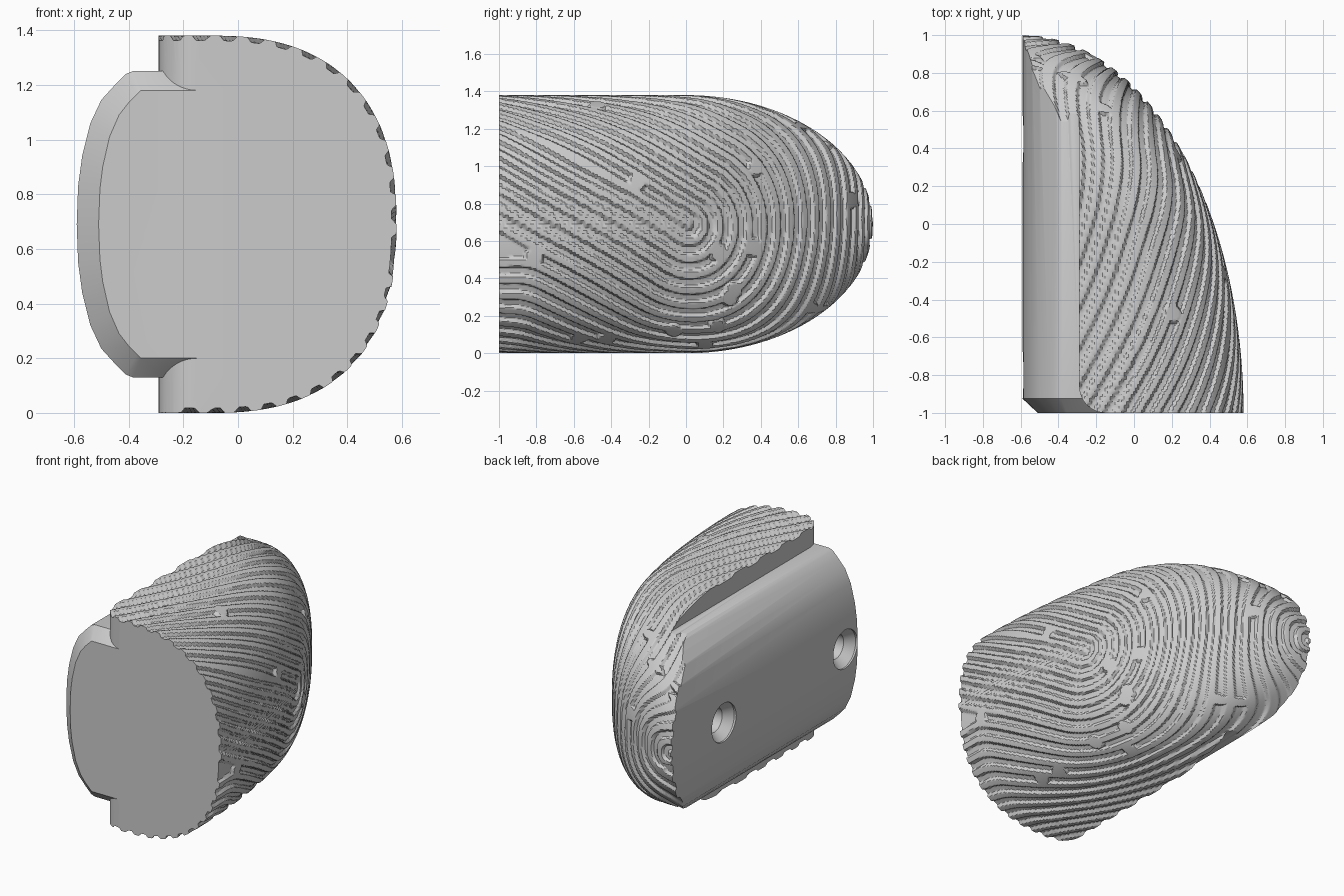
import bpy, bmesh, math, random
from mathutils import Vector

if "Cube" in bpy.data.objects:
    bpy.data.objects.remove(bpy.data.objects["Cube"])

MID = 0.69                       # height of the centre line
random.seed(4)

grey = bpy.data.materials.new("light grey")
grey.use_nodes = True
grey.diffuse_color = (0.6, 0.6, 0.6, 1)
grey.node_tree.nodes["Principled BSDF"].inputs["Base Color"].default_value = (0.6, 0.6, 0.6, 1)


def make_object(name, bm):
    bmesh.ops.recalc_face_normals(bm, faces=bm.faces)
    mesh = bpy.data.meshes.new(name)
    bm.to_mesh(mesh)
    bm.free()
    mesh.materials.append(grey)
    ob = bpy.data.objects.new(name, mesh)
    bpy.context.collection.objects.link(ob)
    return ob


def loft(bm, rings):
    """Skin closed rings of equal length and cap both ends."""
    rows = [[bm.verts.new(p) for p in ring] for ring in rings]
    n = len(rows[0])
    for a, b in zip(rows, rows[1:]):
        for i in range(n):
            j = (i + 1) % n
            bm.faces.new((a[i], a[j], b[j], b[i]))
    bm.faces.new(rows[0])
    bm.faces.new(rows[-1])
    return rows


def combine(target, tool, operation):
    mod = target.modifiers.new(operation, "BOOLEAN")
    mod.operation = operation
    mod.solver = "MANIFOLD"
    mod.object = tool
    bpy.context.view_layer.objects.active = target
    bpy.ops.object.modifier_apply(modifier=mod.name)
    bpy.data.objects.remove(tool)


# --- Fingertip: superellipse sections with straight sides towards the back
CURVE, SIDE = 240, 40
BACK = -0.64


def section(y):
    front = -0.59 + 1.17 * math.sqrt(max(0, 1 - ((y + 1) / 2) ** 2))
    half = MID * math.sqrt(1 - max(0, y) ** 2)
    xc = -0.1 - 0.49 * max(0, y) ** 2
    a = front - xc
    e = 2 / 2.45
    side = [(BACK + (xc - BACK) * i / SIDE, half) for i in range(SIDE)]
    arc = []
    for i in range(CURVE + 1):
        t = math.pi * (0.5 - i / CURVE)
        c, s = max(0, math.cos(t)), math.sin(t)
        arc.append((xc + a * c ** e, math.copysign(half * abs(s) ** e, s)))
    pts = side + arc + [(x, -z) for x, z in reversed(side)]
    return [Vector((x, y, MID + z)) for x, z in pts]


ys = [-1.02 + 1.02 * i / 114 for i in range(114)]
ys += [math.sin(math.pi / 2 * 0.988 * i / 165) for i in range(166)]
rings = [section(y) for y in ys]

# --- Fingerprint: a loop around a core with a delta at the cut end
PERIOD, WIDTH, DEPTH, WALL = 0.088, 0.042, 0.018, 0.008
DIR = Vector((-0.87, 0.5)).normalized()
gaps = [(random.uniform(-1, 1.3), random.uniform(-0.9, 0.9)) for _ in range(22)]


def groove(s, t):
    """Groove depth at a point measured along and across the pad."""
    along = s * DIR.x + t * DIR.y
    across = abs(s * DIR.y - t * DIR.x)
    loop = across if along > 0 else math.hypot(s, t)
    delta = 0.56 + abs(t + 0.15) + 0.35 * max(0, s + 1)
    k = 0.12
    h = max(k - abs(loop - delta), 0) / k
    f = min(loop, delta) - h * h * k / 4
    f += 0.012 * math.sin(4 * s + 1) * math.sin(5 * t)
    d = abs((f / PERIOD) % 1 - 0.5) * PERIOD
    cut = min(1, max(0, (WIDTH / 2 - d) / WALL + 0.5))
    if cut:
        for gs, gt in gaps:
            r = math.hypot(s - gs, t - gt)
            if r < 0.06:
                cut = min(cut, max(0, (r - 0.045) / WALL))
    return DEPTH * cut


bm = bmesh.new()
rows = loft(bm, rings)
bmesh.ops.recalc_face_normals(bm, faces=bm.faces)
bm.normal_update()
mid = len(rings[0]) // 2
core = min(range(len(ys)), key=lambda i: abs(ys[i] - 0.02))
lengths = [0.0]
for a, b in zip(rings, rings[1:]):
    lengths.append(lengths[-1] + (b[mid] - a[mid]).length)
for r in range(1, len(rows) - 1):
    ring, s = rings[r], lengths[r] - lengths[core]
    moves = []
    for step in (1, -1):
        t, i = 0.0, mid
        while 0 < i < len(ring) - 1:
            if not (step == -1 and i == mid):
                moves.append((rows[r][i], rows[r][i].normal * groove(s, t * -step)))
            t += (ring[i + step] - ring[i]).length
            i += step
    for v, offset in moves:
        v.co -= offset
fingertip = make_object("fingertip", bm)

# --- Back plate envelope: curved back, chamfered at the cut end
outer = [(-0.59, 0), (-0.585, 0.14), (-0.57, 0.25), (-0.54, 0.37), (-0.50, 0.455),
         (-0.45, 0.51), (-0.41, 0.55), (-0.385, 0.56), (0, 0.56)]
inner = [(-0.51, 0), (-0.505, 0.13), (-0.495, 0.21), (-0.47, 0.32), (-0.435, 0.40),
         (-0.40, 0.445), (-0.37, 0.475), (-0.355, 0.49), (0, 0.49)]


def plate_ring(half, y):
    full = half + [(x, -z) for x, z in reversed(half[1:])]
    return [(x, y, MID + z) for x, z in full]


bm = bmesh.new()
loft(bm, [plate_ring(inner, -1), plate_ring(outer, -0.925), plate_ring(outer, 1.1)])
envelope = make_object("back_plate", bm)

# --- Pad envelope: side step at x = -0.29 with a rounded corner at the cut end
outline = [(-0.29, 1.1)]
for i in range(13):
    t = math.pi / 2 * i / 12
    outline.append((-0.15 - 0.14 * math.cos(t), -0.86 - 0.14 * math.sin(t)))
outline += [(0.8, -1), (0.8, 1.1)]
bm = bmesh.new()
loft(bm, [[(x, y, z) for x, y in outline] for z in (-0.1, 1.5)])
combine(envelope, make_object("pad_block", bm), "UNION")
combine(fingertip, envelope, "INTERSECT")

# --- Two countersunk screw holes in the back
for y in (-0.8, 0.45):
    bm = bmesh.new()
    loft(bm, [[(x, y + r * math.cos(math.tau * i / 48), MID + r * math.sin(math.tau * i / 48))
               for i in range(48)]
              for x, r in ((-0.7, 0.125), (-0.575, 0.125), (-0.52, 0.08), (-0.2, 0.08))])
    combine(fingertip, make_object("screw_hole", bm), "DIFFERENCE")

bpy.ops.object.select_all(action="DESELECT")
fingertip.select_set(True)
bpy.context.view_layer.objects.active = fingertip
bpy.ops.object.shade_smooth_by_angle(angle=math.radians(30))
